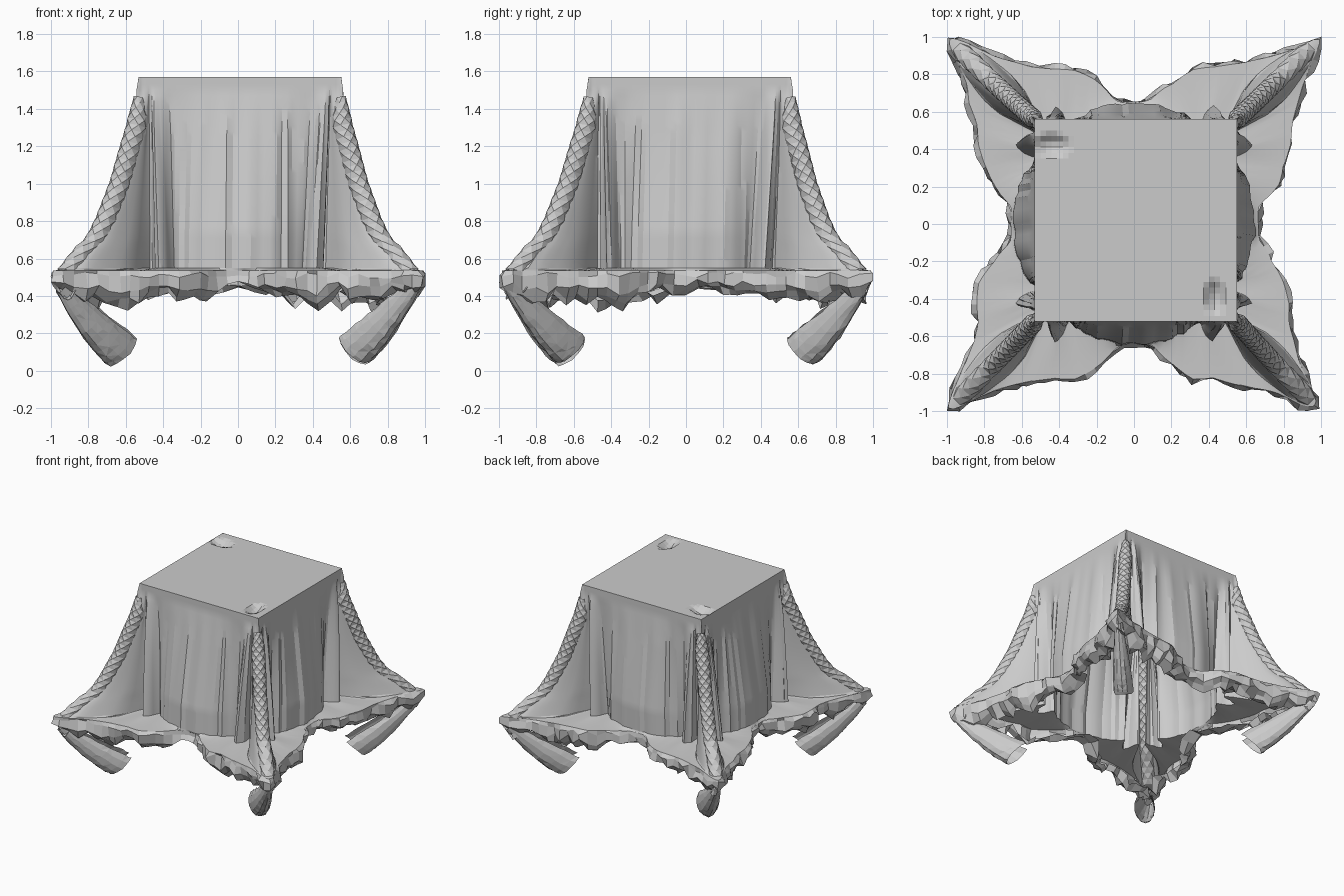
import bpy, math, random
from mathutils import Vector

if "Cube" in bpy.data.objects:
    bpy.data.objects.remove(bpy.data.objects["Cube"])

random.seed(4)
SUB = 3

# Half-side sections as (distance from centre, sideways) from side middle to corner
TOP_S = [0, .1, .2, .28, .38, .43, .46, .475, .485, .49, .505, .525, .54]
BOTTOM = [(.645, 0), (.635, .1), (.61, .2), (.57, .29), (.52, .345), (.59, .38),
          (.625, .42), (.57, .45), (.50, .47)]
OUTLINE = [(.65, 0), (.655, .09), (.72, .16), (.77, .23), (.81, .31), (.83, .40), (.84, .48),
           (.85, .56), (.87, .64), (.89, .73), (.92, .81), (.96, .90), (.975, .97)]
RIDGE = [(1.57, .54), (1.45, .56), (1.3, .59), (1.2, .62), (1.0, .675), (.8, .75),
         (.7, .80), (.65, .855), (.58, .91), (.53, .95)]


def interp(table, z):
    for (z0, a), (z1, b) in zip(table, table[1:]):
        if z >= z1:
            return a + (b - a) * (z0 - z) / (z0 - z1)
    return table[-1][1]


def smooth_path(ctrl):
    pts = [Vector(p) for p in ctrl]
    # mirrored neighbours keep the curve continuous past both ends
    ext = [Vector((pts[1].x, -pts[1].y))] + pts + [Vector((pts[-2].y, pts[-2].x))]
    out = []
    for i in range(1, len(ext) - 2):
        a, b, c, d = ext[i - 1:i + 3]
        for j in range(SUB):
            t = j / SUB
            out.append(.5 * (2 * b + (c - a) * t + (2 * a - 5 * b + 4 * c - d) * t * t
                             + (3 * b - a - 3 * c + d) * t ** 3))
    return out + [pts[-1]]


def full_loop(ctrl):
    h = smooth_path(ctrl)
    quarter = h + [Vector((p.y, p.x)) for p in h[-2:0:-1]]
    loop = []
    for k in range(4):
        c, s = round(math.cos(k * math.pi / 2)), round(math.sin(k * math.pi / 2))
        loop += [Vector((c * p.x - s * p.y, s * p.x + c * p.y)) for p in quarter]
    return loop


def section(z):
    t = max(0, min(1, (1.5 - z) / .95))
    f = t ** .65
    a = interp(RIDGE, z) - .025 * min(1, t * 6)
    bot = list(BOTTOM)
    for u, h in ((.35, .05), (.7, .05), (.93, .035)):
        q, h = .5 + u * (a - .5), h * (.7 + 1.0 * t ** 4)
        bot.append((q + h * .7, q - h * .7))
    ctrl = []
    for i, (d, s) in enumerate(bot):
        g = f if i < 9 else min(1, t * 6)
        if i < 4:
            g = min(1, t * 1.25)
        gs = t if 4 <= i < 9 else g
        ctrl.append((.54 + (d - .54) * g, TOP_S[i] + (s - TOP_S[i]) * gs))
    return full_loop(ctrl + [(a, a)])


def make(name, rings, closed=True, angle=None, diamonds=False):
    n = len(rings[0])
    verts = [(max(-1, min(1, v[0])), max(-1, min(1, v[1])), max(0, v[2])) for r in rings for v in r]
    faces = []
    for r in range(len(rings) - 1):
        for i in range(n if closed else n - 1):
            j = (i + 1) % n
            a, b, c, d = r * n + i, r * n + j, (r + 1) * n + j, (r + 1) * n + i
            if not diamonds:
                faces.append((a, b, c, d))
            elif (i + r) % 2:
                faces += [(a, b, c), (a, c, d)]
            else:
                faces += [(a, b, d), (b, c, d)]
    me = bpy.data.meshes.new(name)
    me.from_pydata(verts, [], faces)
    ob = bpy.data.objects.new(name, me)
    bpy.context.collection.objects.link(ob)
    if angle:
        bpy.context.view_layer.objects.active = ob
        ob.select_set(True)
        bpy.ops.object.shade_smooth_by_angle(angle=math.radians(angle))
        ob.select_set(False)
    return ob


# Hanging cloth walls with corner folds
levels = [1.57, 1.53, 1.5] + [1.5 - .95 * i / 30 for i in range(1, 31)]
ripple = [random.uniform(-.009, .009) for _ in range(96 * SUB)]
walls = []
for z in levels:
    t = max(0, min(1, (1.5 - z) / .95))
    ring = []
    for i, p in enumerate(section(z)):
        p = p + p.normalized() * ripple[i] * min(1, t * 4)
        ring.append((p.x + .01 * (1 - t), p.y + .02 * (1 - t), z))
    walls.append(ring)
make("draped_walls", walls, angle=22)

# Flat cloth spreading out around the foot
edge = full_loop(OUTLINE)
foot = [Vector(v) for v in walls[-1]]
wave = [random.uniform(-.022, .022) for _ in range(len(edge) // 4)]
rim_top = []
for i, p in enumerate(edge):
    u = i / 4
    w = wave[int(u)] * (1 - u % 1) + wave[(int(u) + 1) % len(wave)] * (u % 1)
    q = p + p.normalized() * w
    rim_top.append(Vector((q.x, q.y, .535)))
middle = [a.lerp(b, .5) + Vector((0, 0, -.003)) for a, b in zip(foot, rim_top)]
make("spread_cloth", [foot, middle, rim_top], angle=30)

# Crumpled hem turned down and rolled under
coarse = rim_top[::2]
n = len(coarse)
hem = [coarse]
drop = [random.uniform(-.045, .045) for _ in range(n)]
for off, z, jit in ((.012, .51, .022), (.010, .44, .022), (-.025, .40, .025), (-.07, .375, .03), (-.10, .41, .03)):
    ring = []
    for i, p in enumerate(coarse):
        tan = coarse[(i + 1) % n] - coarse[i - 1]
        out = Vector((tan.y, -tan.x, 0)).normalized()
        side = abs((i % (n // 4)) / (n // 4) - .5) * 2
        lift = .06 * max(0, (side - .75) * 4) + .05 * max(0, 1 - side * 4)
        zz = z + (.5 - z) / .13 * (lift + drop[i] + drop[i - 1] * .5) if z < .5 else z
        v = p + out * (off + random.uniform(-jit, jit))
        ring.append(Vector((v.x, v.y, zz + random.uniform(-jit, jit) * .8)))
    hem.append(ring)
make("crumpled_hem", hem)

# Curled cloth tips hanging below each corner, and scaly rolled ridges above it
PATH = [(.94, .45, .04), (.88, .37, .055), (.82, .30, .07), (.76, .235, .085),
        (.70, .175, .095), (.65, .13, .10), (.62, .105, .10)]
for name, sx, sy, low in (("front_left", -1, -1, .0), ("front_right", 1, -1, .015),
                          ("back_left", -1, 1, .01), ("back_right", 1, 1, .005)):
    diag, side = Vector((sx, sy, 0)), Vector((-sy, sx, 0)).normalized()
    rings = []
    dense = [tuple(a + (b - a) * u for a, b in zip(p, q))
             for p, q in zip(PATH, PATH[1:]) for u in (0, .5)] + [PATH[-1]]
    for r, (x, z, rad) in enumerate(dense):
        ring = []
        for i in range(11):
            a = math.radians(-140 + 28 * i)
            c = math.cos(a) * rad
            v = diag * (x + c * .6) + side * (math.sin(a) * rad * .75)
            ring.append((v.x, v.y, z + low - c * .8 + random.uniform(-.006, .006)))
        rings.append(ring)
    make("curled_tip_" + name, rings, closed=False, diamonds=True)

    rings = []
    for r in range(31):
        z = 1.46 - .93 * r / 30
        t = (1.5 - z) / .95
        rad = .05 * min(1, .5 + r / 8)
        cx = interp(RIDGE, z) - rad * .75
        ring = []
        for i in range(12):
            a = i * math.pi / 6
            k = rad * (1.06 if (i + r) % 2 else .92)
            v = diag * (cx + math.cos(a) * k * .75) + side * (math.sin(a) * k)
            ring.append((v.x + .01 * (1 - t), v.y + .02 * (1 - t), z + math.cos(a) * k * .3))
        rings.append(ring)
    make("rolled_ridge_" + name, rings, diamonds=True)

# Flat top sheet with pinched wrinkles near two opposite corners
G = 36
top = []
for j in range(G + 1):
    row = []
    for i in range(G + 1):
        x, y = -.53 + 1.08 * i / G, -.52 + 1.08 * j / G
        z = 1.57
        for cx, cy, wx, wy in ((.43, -.39, .05, .1), (-.44, .42, .1, .06)):
            d = ((x - cx) / wx) ** 2 + ((y - cy) / wy) ** 2
            if d < 1:
                z -= .045 * (1 - d)
        row.append((x, y, z))
    top.append(row)
make("top_sheet", top, closed=False)
